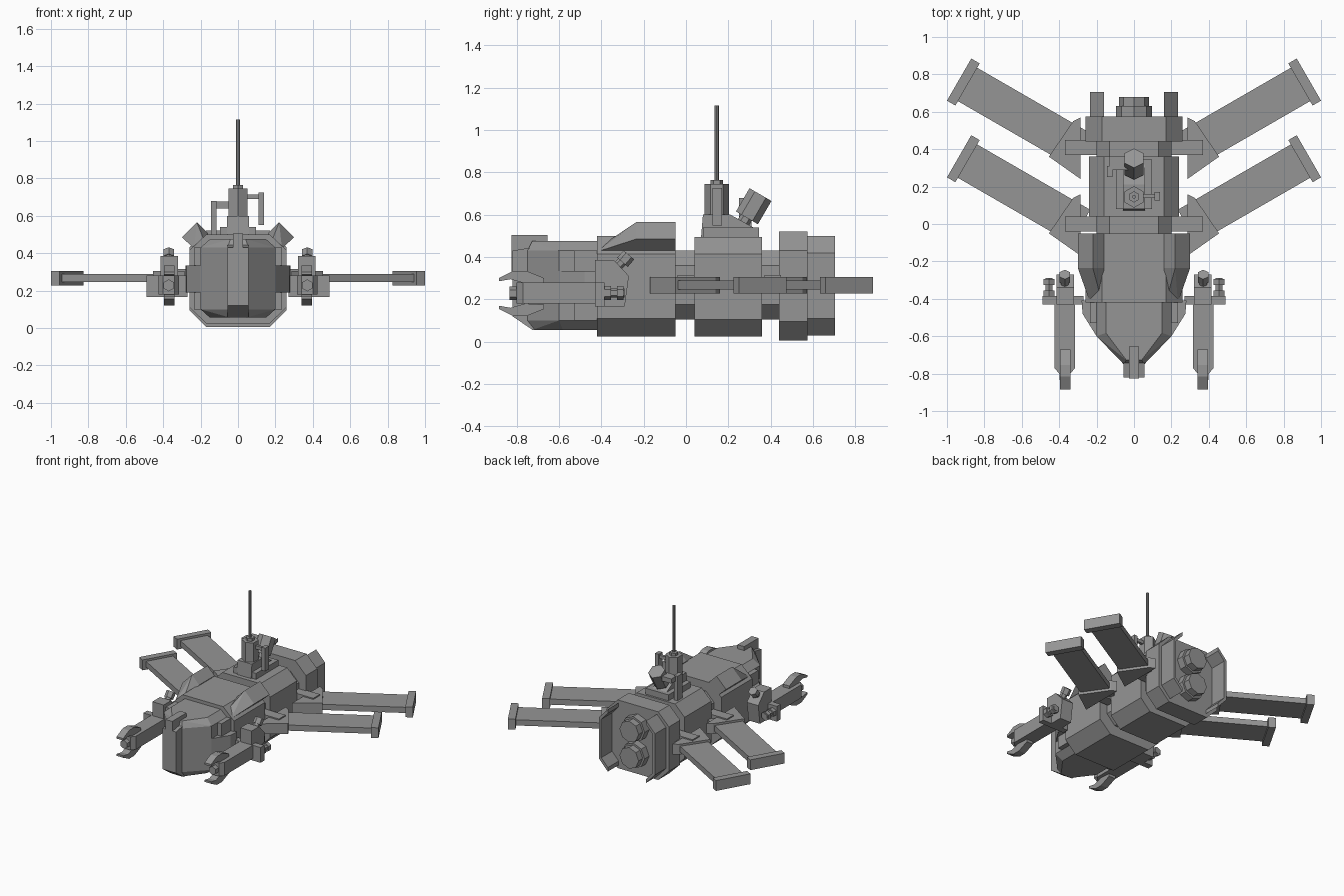
import bpy, bmesh, math
from mathutils import Vector, Matrix

old = bpy.data.objects.get("Cube")
if old:
    bpy.data.objects.remove(old)

grey = bpy.data.materials.new("hull_grey")
grey.use_nodes = True
COLOR = (0.3, 0.3, 0.3, 1)
grey.diffuse_color = COLOR
grey.node_tree.nodes["Principled BSDF"].inputs["Base Color"].default_value = COLOR


def finish(name, bm):
    bmesh.ops.recalc_face_normals(bm, faces=bm.faces)
    mesh = bpy.data.meshes.new(name)
    bm.to_mesh(mesh)
    bm.free()
    mesh.materials.append(grey)
    obj = bpy.data.objects.new(name, mesh)
    bpy.context.collection.objects.link(obj)
    return obj


def mirrored(obj):
    """Reflect a part to the other side of the ship."""
    mod = obj.modifiers.new("mirror", 'MIRROR')
    mod.use_mirror_merge = False
    return obj


def hull(name, points):
    bm = bmesh.new()
    for p in points:
        bm.verts.new(p)
    bmesh.ops.convex_hull(bm, input=bm.verts[:])
    bmesh.ops.dissolve_limit(bm, angle_limit=0.01, verts=bm.verts[:], edges=bm.edges[:])
    return finish(name, bm)


def box(name, x, y, z):
    return hull(name, [(a, b, c) for a in x for b in y for c in z])


def prism(name, profile, axis, low, high):
    """Extrude a closed 2D profile along one axis."""
    bm = bmesh.new()
    rings = []
    for d in (low, high):
        ring = []
        for p in profile:
            co = list(p)
            co.insert(axis, d)
            ring.append(bm.verts.new(co))
        rings.append(ring)
        bm.faces.new(ring)
    n = len(profile)
    for i in range(n):
        j = (i + 1) % n
        bm.faces.new((rings[0][i], rings[0][j], rings[1][j], rings[1][i]))
    return finish(name, bm)


def rod(name, start, end, radius, sides=6):
    a, b = Vector(start), Vector(end)
    bm = bmesh.new()
    turn = (b - a).to_track_quat('Z', 'Y').to_matrix().to_4x4()
    bmesh.ops.create_cone(bm, cap_ends=True, segments=sides, radius1=radius, radius2=radius,
                          depth=(b - a).length, matrix=Matrix.Translation((a + b) / 2) @ turn)
    return finish(name, bm)


def octagon(half, top, low, high, cut):
    right = [(top, low), (half, low + cut), (half, high - cut), (top, high)]
    return right + [(-x, z) for x, z in reversed(right)]


# Hull sections from cabin to stern
for name, y0, y1, half, top, low, high, cut in (
        ("cabin", -0.42, -0.05, 0.26, 0.17, 0.025, 0.5, 0.085),
        ("front_neck", -0.06, 0.05, 0.2, 0.13, 0.105, 0.43, 0.07),
        ("middle_hull", 0.04, 0.36, 0.24, 0.16, 0.025, 0.495, 0.08),
        ("rear_neck", 0.35, 0.45, 0.2, 0.13, 0.105, 0.43, 0.07),
        ("stern", 0.44, 0.575, 0.26, 0.17, 0.005, 0.52, 0.09)):
    prism(name, octagon(half, top, low, high, cut), 1, y0, y1)

# Diagonal shoulder armour on the cabin, tapering forward
corners = [(0.22, 0.565), (0.16, 0.505), (0.235, 0.425), (0.3, 0.485)]
mirrored(hull("shoulder_armour",
              [(x, y, z) for x, z in corners for y in (-0.05, -0.235)] +
              [(0.2, -0.42, 0.43), (0.235, -0.42, 0.425), (0.17, -0.42, 0.44)]))

# Thin stern guards
guard = [(0.16, 0.03), (0.235, 0.11), (0.235, 0.42), (0.16, 0.5),
         (0.16, 0.47), (0.215, 0.41), (0.215, 0.12), (0.16, 0.06)]
mirrored(prism("stern_guard", guard, 1, 0.57, 0.705))

# Stacked engines
for label, z in (("lower", 0.165), ("upper", 0.365)):
    rod(label + "_engine", (0, 0.57, z), (0, 0.63, z), 0.095, 8)
    rod(label + "_nozzle", (0, 0.62, z), (0, 0.68, z), 0.08, 8)

# Nose with a narrow prow, crest and cheek blocks
plan = [(0.2, -0.41), (0.2, -0.6), (0.055, -0.75)]
plan += [(-x, y) for x, y in reversed(plan)]
hull("nose", [(x, y, z) for x, y in plan for z in (0.1, 0.43)] +
     [(x * 0.75, y * 0.97, z) for x, y in plan for z in (0.055, 0.475)])
prow = [(-0.7, 0.055), (-0.725, 0.055), (-0.82, 0.12), (-0.82, 0.43), (-0.7, 0.45)]
prism("prow", prow, 0, -0.055, 0.055)
box("prow_crest", (-0.028, 0.028), (-0.825, -0.655), (0.33, 0.505))
box("nose_collar", (-0.235, 0.235), (-0.53, -0.41), (0.1, 0.43))
mirrored(hull("cheek_block", [(x, y, z) for x, y in
              ((0.18, -0.41), (0.28, -0.41), (0.275, -0.48), (0.2, -0.6)) for z in (0.19, 0.335)]))

# Two pairs of swept wings, each with a mount, panel and tip
along, across = Vector((math.sqrt(0.75), 0.5, 0)), Vector((-0.5, math.sqrt(0.75), 0))


def swept(name, tip, near, far, half, z0, z1):
    pts = [tip - along * t + across * s for t in (near, far) for s in (half, -half)]
    mirrored(hull(name, [(p.x, p.y, z) for p in pts for z in (z0, z1)]))


for label, shift in (("front", -0.41), ("rear", 0)):
    tip = Vector((0.935, 0.772 + shift, 0))
    swept(label + "_wing", tip, 0.04, 0.75, 0.103, 0.247, 0.29)
    swept(label + "_wing_tip", tip, 0, 0.052, 0.13, 0.228, 0.306)
    mount = [(0.285, 0.57), (0.325, 0.55), (0.455, 0.36), (0.285, 0.24)]
    mirrored(prism(label + "_wing_mount", [(x, y + shift) for x, y in mount], 2, 0.228, 0.306))
    box(label + "_wing_spar", (-0.37, 0.37), (0.37 + shift, 0.45 + shift), (0.235, 0.315))

# Grabber arms
mirrored(box("arm_bracket", (0.27, 0.49), (-0.43, -0.385), (0.165, 0.28)))
shoulder = [(-0.43, 0.165), (-0.29, 0.165), (-0.27, 0.31), (-0.34, 0.385), (-0.43, 0.385)]
mirrored(prism("arm_shoulder", shoulder, 0, 0.32, 0.415))
mirrored(hull("arm_beam", [(x, y, z) for x, y in
              ((0.315, -0.41), (0.425, -0.41), (0.425, -0.77), (0.4, -0.8), (0.34, -0.8), (0.315, -0.77))
              for z in (0.18, 0.28)]))
jaw = [(-0.67, 0.28), (-0.67, 0.3), (-0.755, 0.335), (-0.815, 0.335), (-0.885, 0.3),
       (-0.885, 0.285), (-0.83, 0.295), (-0.76, 0.275)]
mirrored(prism("upper_jaw", jaw, 0, 0.34, 0.395))
mirrored(prism("lower_jaw", [(y, 0.455 - z) for y, z in jaw], 0, 0.34, 0.395))
mirrored(rod("jaw_hub", (0.37, -0.79, 0.228), (0.37, -0.835, 0.228), 0.032))

# Small thrusters on the arms
mirrored(rod("top_thruster", (0.37, -0.36, 0.32), (0.37, -0.28, 0.4), 0.024))
mirrored(rod("top_thruster_bell", (0.37, -0.3, 0.375), (0.37, -0.27, 0.41), 0.033))
mirrored(rod("side_thruster", (0.455, -0.4, 0.23), (0.455, -0.29, 0.23), 0.022))
for y in (-0.37, -0.31):
    mirrored(rod("side_thruster_ring", (0.455, y - 0.015, 0.23), (0.455, y + 0.015, 0.23), 0.034))

# Sensor tower with antenna
tower = [(0.07, 0.48), (0.335, 0.48), (0.335, 0.53), (0.21, 0.6), (0.08, 0.6)]
prism("tower_base", tower, 0, -0.06, 0.06)
box("tower_plinth", (-0.095, 0.095), (0.08, 0.345), (0.48, 0.54))
rod("sensor_head", (0, 0.145, 0.59), (0, 0.145, 0.745), 0.058)
rod("sensor_cap", (0, 0.145, 0.74), (0, 0.145, 0.765), 0.03)
rod("antenna", (0, 0.145, 0.75), (0, 0.145, 1.115), 0.01, 8)
box("sensor_arm", (0.04, 0.14), (0.14, 0.16), (0.69, 0.715))
box("sensor_post", (0.11, 0.14), (0.125, 0.17), (0.55, 0.725))

# Tilted scanner with its bracket
rod("scanner", (0, 0.288, 0.585), (0, 0.352, 0.695), 0.06)
rod("scanner_stem", (0, 0.25, 0.53), (0, 0.3, 0.61), 0.03)
box("scanner_post", (-0.145, -0.115), (0.25, 0.31), (0.49, 0.68))
box("scanner_arm", (-0.13, -0.03), (0.29, 0.36), (0.64, 0.675))
